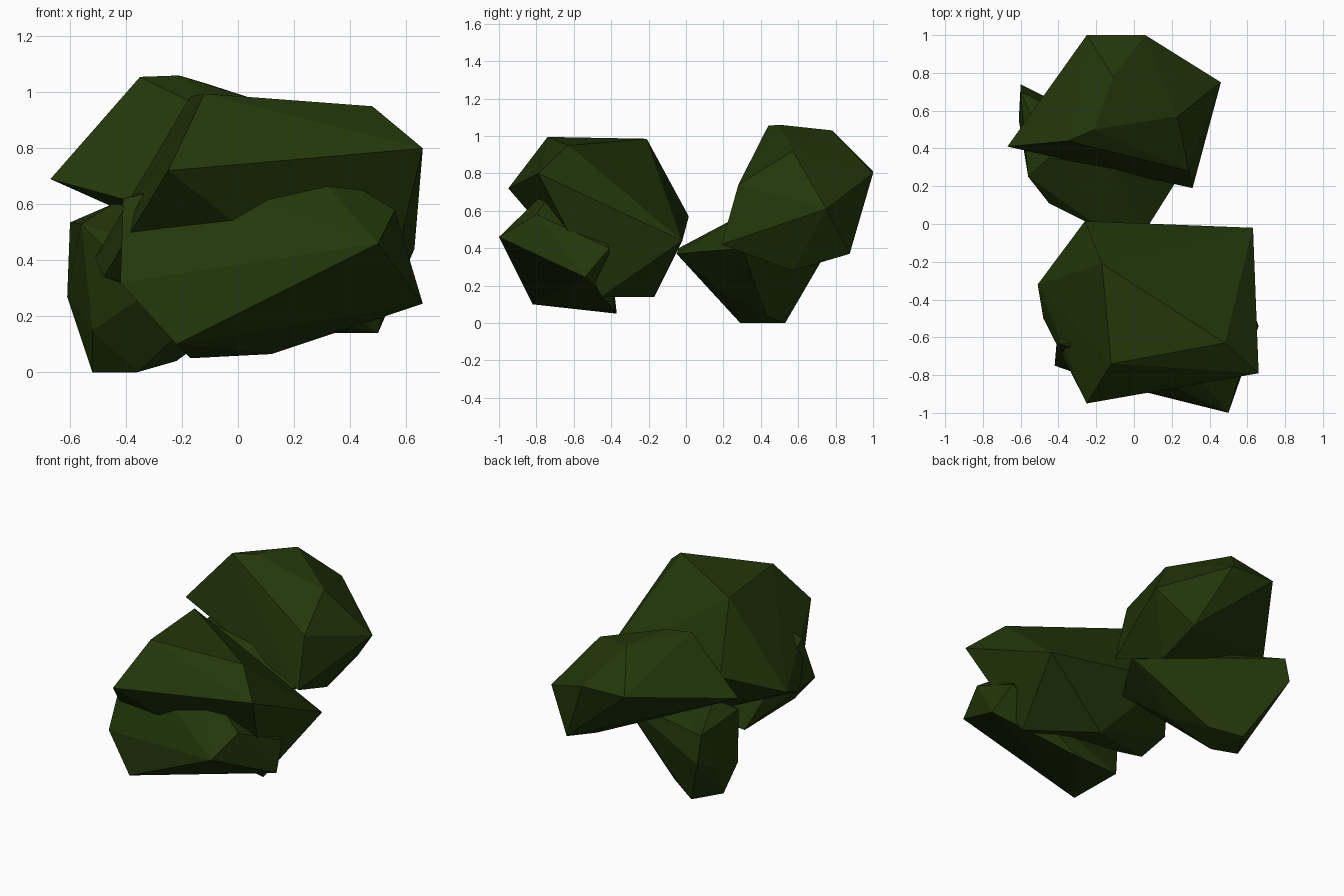
import bpy, bmesh

# One dark leaf green for the whole bush
green = bpy.data.materials.new("dark leaf green")
green.diffuse_color = (0.016, 0.039, 0.003, 1.0)


def leaf_clump(name, corners):
    """Faceted clump: convex hull around a few corner points."""
    bm = bmesh.new()
    for p in corners:
        bm.verts.new(p)
    res = bmesh.ops.convex_hull(bm, input=bm.verts[:])
    loose = {g for g in res["geom_interior"] + res["geom_unused"]
             if isinstance(g, bmesh.types.BMVert)}
    bmesh.ops.delete(bm, geom=list(loose), context="VERTS")
    bmesh.ops.recalc_face_normals(bm, faces=bm.faces[:])
    me = bpy.data.meshes.new(name)
    bm.to_mesh(me)
    bm.free()
    me.materials.append(green)
    ob = bpy.data.objects.new(name, me)
    bpy.context.collection.objects.link(ob)
    return ob


# Large front clump
leaf_clump("front_upper_clump", [
    (-0.17, -0.21, 0.985), (-0.12, -0.74, 0.995), (0.48, -0.63, 0.95),
    (0.66, -0.79, 0.80), (-0.25, -0.95, 0.72), (0.63, -0.02, 0.44),
    (-0.26, 0.015, 0.57), (-0.51, -0.32, 0.41), (-0.48, -0.50, 0.34),
    (0.12, -0.17, 0.14), (0.50, -0.45, 0.14)])

# Low clump poking out under the front
leaf_clump("front_lower_clump", [
    (0.50, -1.00, 0.46), (-0.22, -0.82, 0.10), (-0.42, -0.75, 0.32),
    (-0.41, -0.63, 0.62), (-0.17, -0.37, 0.05), (0.12, -0.38, 0.065),
    (0.66, -0.54, 0.245), (0.61, -0.41, 0.40), (0.56, -0.80, 0.58),
    (-0.08, -0.72, 0.69), (0.20, -0.65, 0.80)])

# Large rear clump
leaf_clump("rear_upper_clump", [
    (-0.35, 0.44, 1.055), (-0.21, 0.50, 1.06), (-0.11, 0.78, 1.03),
    (0.23, 0.57, 0.92), (0.46, 0.75, 0.61), (0.31, 0.19, 0.42),
    (0.29, 0.28, 0.74), (-0.67, 0.41, 0.69), (-0.25, 1.00, 0.81),
    (0.06, 1.00, 0.80), (0.26, 0.875, 0.37), (0.25, 0.57, 0.28)])

# Low rear clump reaching the ground
leaf_clump("rear_lower_clump", [
    (0.05, -0.05, 0.37), (-0.15, -0.04, 0.40), (-0.52, 0.20, 0.15),
    (-0.45, 0.11, 0.42), (-0.56, 0.25, 0.53), (-0.60, 0.70, 0.535),
    (-0.61, 0.55, 0.27), (-0.60, 0.74, 0.36), (-0.52, 0.35, 0.0),
    (-0.36, 0.29, 0.0), (-0.41, 0.53, 0.0), (-0.22, 0.43, 0.04),
    (-0.11, 0.20, 0.16), (0.27, 0.30, 0.40), (-0.10, 0.30, 0.58),
    (-0.45, 0.35, 0.60)])
